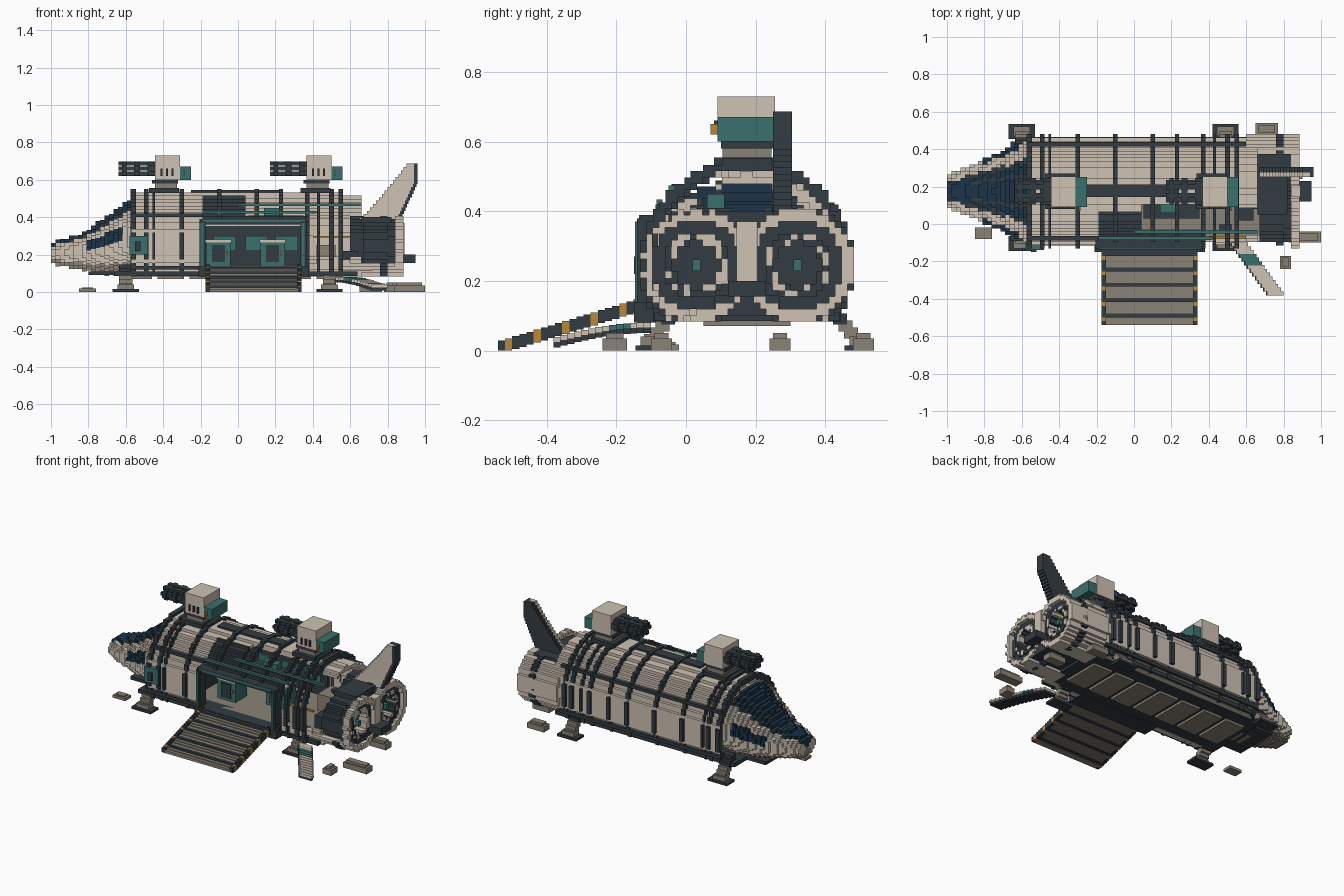
import bpy, math, random

if "Cube" in bpy.data.objects:
    bpy.data.objects.remove(bpy.data.objects["Cube"])

random.seed(4)
COL = {"beige": (.62, .54, .45), "dark": (.033, .045, .054), "taupe": (.26, .225, .18),
       "teal": (.042, .162, .15), "blue": (.011, .034, .065), "yellow": (.48, .25, .042)}
MATS = {}
for n, c in COL.items():
    MATS[n] = bpy.data.materials.new(n)
    MATS[n].diffuse_color = (*c, 1)
parts = {}
CY, CZ, V = .175, .245, .018          # hull axis and block size


def box(part, mat, x0, x1, y0, y1, z0, z1):
    parts.setdefault(part, []).append((mat, x0, x1, y0, y1, z0, z1))


def ring(part, mat, x0, x1, cy, cz, ry, rz, t, keep=lambda y, z: True, floor=.08):
    """Blocky elliptical ring along x; mat may be a function of (y, z)."""
    ny, nz = int(ry / V) + 1, int(rz / V) + 1
    for j in range(-ny, ny):
        for k in range(-nz, nz):
            a, b = (j + .5) * V, (k + .5) * V
            if (a / ry) ** 2 + (b / rz) ** 2 > 1:
                continue
            if ry > t and rz > t and (a / (ry - t)) ** 2 + (b / (rz - t)) ** 2 < 1:
                continue
            y, z = cy + a, cz + b
            if z < floor or not keep(y, z):
                continue
            m = mat(y, z) if callable(mat) else mat
            box(part, m, x0, x1, y - V / 2, y + V / 2, z - V / 2, z + V / 2)


# Main hull shell, in panels along x, with doorway and battle damage on the front side
def hull_keep(x):
    def f(y, z):
        if -.19 < x < .35 and y < .06 and .1 < z < .37:
            return False
        if .04 < x < .35 and y < .1 and z > .4:
            return False
        if x > .38 and y < .1 + random.uniform(-.03, .03) and z > .18 + random.uniform(-.03, .03):
            return False
        return True
    return f


def hull_mat(x):
    return lambda y, z: "dark" if -.2 < x < .36 and y < .06 and z > .33 else "beige"


cuts = [-.57, -.49, -.4, -.3, -.19, -.1, .04, .1, .17, .23, .3, .36, .43, .5, .55]
for a, b in zip(cuts, cuts[1:]):
    m = (a + b) / 2
    ring("hull_shell", hull_mat(m), a, b, CY, CZ, .293, .29, .028, hull_keep(m))
for a, b in ((.55, .6), (.6, .66)):
    ring("rear_shell", "beige", a, b, CY, CZ, .283, .262, .028, hull_keep(a))

# Hull ribs and lengthwise stringers
for x, w in ((-.56, .03), (-.49, .025), (-.45, .015), (-.3, .025), (-.1, .025), (.1, .025),
             (.23, .02), (.37, .025), (.43, .015), (.5, .025), (.55, .025)):
    ring("hull_ribs", "dark", x - w / 2, x + w / 2, CY, CZ, .306, .306, .03,
         lambda y, z: not (-.2 < x < .36 and y < .06 and z < .37))
for s in (1, -1):
    for z in (.41, .13):
        d = math.sqrt(.3 ** 2 - (z - CZ) ** 2)
        x0, x1 = (-.57, .6) if s > 0 else (-.57, -.19)
        box("hull_stringers", "dark", x0, x1, CY + s * d - .012, CY + s * d + .012, z - .01, z + .01)
box("top_spine", "dark", -.25, .22, .145, .21, .52, .545)

# Nose: stepped taper with canopy and side windows
N = 18
for i in range(N):
    t = (i + .5) / N
    x0, x1 = -.57 - .43 * i / N, -.57 - .43 * (i + 1) / N
    w = .275 - .19 * t
    top = .5 - .31 * t if t < .6 else .314 - .12 * (t - .6)
    bot = .09 + .06 * max(0, (t - .3) / .7)
    hz, cz = (top - bot) / 2, (top + bot) / 2

    def nose_mat(y, z):
        a = abs(math.atan2((y - CY) / w, (z - cz) / hz))
        if a < .7:
            return "dark" if .3 < a < .4 or .6 < a else "blue"
        if 1.1 < a < 1.6 and .1 < t < .55:
            return "blue"
        return "beige" if a < 2.3 else "taupe"
    ring("nose", nose_mat, x1, x0, CY, cz, w, hz, .04 if i < N - 2 else 1)

# Keel, underside panels and door sill
box("keel", "dark", -.66, .64, -.09, .44, .085, .11)
box("keel", "dark", -.8, -.66, .03, .32, .09, .11)
for i in range(7):
    x = -.6 + i * .17
    box("keel_panels", "taupe", x, x + .14, .05, .3, .07, .085)
box("door_sill", "dark", -.21, .38, -.15, -.03, .08, .14)

# Interior: floor, back wall, lockers, consoles
box("cabin_floor", "taupe", -.5, .72, -.07, .42, .115, .14)
box("cabin_wall", "dark", -.3, .36, .41, .43, .14, .37)
box("cabin_wall", "dark", -.31, -.29, -.05, .4, .14, .4)
for x in (-.13, .04, .2):
    box("wall_panels", "teal", x, x + .12, .395, .41, .22, .3)
for x, y in ((-.17, .03), (.12, .12)):
    box("lockers", "teal", x, x + .13, y, y + .12, .14, .27)
    box("lockers", "beige", x - .005, x + .135, y - .005, y + .125, .265, .28)
    box("lockers", "dark", x + .03, x + .1, y - .008, y, .16, .25)
    box("lockers", "yellow", x + .105, x + .115, y - .01, y, .2, .22)
box("rear_crates", "taupe", .42, .52, .22, .36, .14, .25)
box("rear_crates", "dark", .54, .64, .02, .16, .14, .22)
box("ceiling_rack", "dark", .05, .35, .03, .13, .38, .41)
box("ceiling_rack", "teal", .14, .24, .06, .11, .41, .45)

# Door frame, hull pipes and side unit
for x in (-.205, .335):
    box("door_frame", "dark", x, x + .03, -.14, -.08, .1, .38)
    box("door_frame", "teal", x + .005, x + .02, -.147, -.14, .13, .37)
box("door_frame", "dark", -.205, .365, -.13, -.06, .36, .39)
for x0, x1, y, z in ((-.19, .36, -.135, .375), (-.19, .42, -.085, .42), (0, .66, -.05, .46)):
    box("hull_pipes", "teal", x0, x1, y, y + .018, z, z + .014)
box("damage_trim", "yellow", .4, .6, -.08, -.065, .29, .3)
box("side_unit", "teal", -.58, -.48, -.14, -.08, .2, .3)
box("side_unit", "dark", -.55, -.52, -.15, -.14, .22, .27)

# Boarding ramp, stepped down to the ground
for i in range(20):
    y = -.13 - i * .0205
    z = .135 - i * .0062
    z0 = max(0, z - .025)
    rung = i % 4 == 1
    box("ramp", "dark" if rung else "taupe", -.15, .32, y - .0205, y, z0, z + .006 * rung)
    for x in (-.175, .315):
        box("ramp", "yellow" if i % 4 == 2 else "dark", x, x + .025, y - .0205, y, z0, z + .012)

# Twin engines, the near one torn open
for s, cy in ((1, .32), (-1, .03)):
    torn = (lambda y, z: z < .16 or (y > .1 and z < .38)) if s < 0 else (lambda y, z: True)
    ring("engine_casing", lambda y, z: "beige" if y > .38 or z < .16 else "dark",
         .6, .84, cy, CZ, .16, .16, .025, torn)
    ring("engine_lip", "dark", .76, .8, cy, CZ, .17, .17, .03, torn)
    ring("engine_lip", "beige", .84, .885, cy, CZ, .165, .165, .035,
         lambda y, z: s > 0 or random.random() > .2)
    ring("engine_core", "dark", .67, .8, cy, CZ, .125, .125, 1)
    ring("engine_core", "dark", .8, .86, cy, CZ, .132, .132, .04)
    ring("engine_core", lambda y, z: random.choice(("beige", "dark")), .8, .87, cy, CZ, .095, .095, .03)
    box("engine_core", "teal", .8, .86, cy - .012, cy + .012, CZ - .016, CZ + .016)
box("engine_brace", "dark", .8, .95, .12, .23, .155, .2)
box("engine_brace", "beige", .84, .89, .145, .205, .2, .37)
box("engine_brace", "dark", .6, .87, .08, .27, .1, .16)
box("engine_brace", "dark", .66, .82, .05, .36, .35, .4)

# Tail fin as a stepped swept plate
for i in range(17):
    z = .38 + i * .018
    t = i / 16
    x0 = .65 + .25 * t ** .9
    x1 = .87 + .09 * min(1, t * 1.5)
    box("tail_fin", "beige", x0, x1 - .02, .25, .275, z, z + .018)
    box("tail_fin", "dark", x0, x1, .275, .305, z, z + .018)
    box("tail_fin", "dark", x1 - .02, x1, .25, .275, z, z + .018)

# Roof turrets with rotary guns
for x in (-.385, .425):
    box("turret", "dark", x - .09, x + .07, .08, .27, .53, .555)
    box("turret", "taupe", x - .06, x + .06, .105, .245, .545, .6)
    box("turret", "dark", x - .075, x + .065, .1, .25, .58, .6)
    box("turret", "beige", x - .06, x + .075, .09, .255, .6, .73)
    box("turret", "teal", x + .075, x + .135, .09, .25, .6, .67)
    box("turret", "yellow", x + .09, x + .1, .07, .09, .62, .65)
    for k in range(3):
        box("turret", "dark", x - .03 + k * .03, x - .02 + k * .03, .08, .09, .62, .66)
    for k in range(6):
        y, z = .175 + .045 * math.cos(k * math.pi / 3), .66 + .032 * math.sin(k * math.pi / 3)
        box("turret_guns", "dark", x - .255, x - .06, y - .014, y + .014, z - .011, z + .011)
    for a, b in ((-.235, -.21), (-.17, -.14), (-.1, -.06)):
        ring("turret_guns", "dark", x + a, x + b, .175, .66, .065, .045, 1)

# Landing legs, mirrored about the hull
for x in (-.6, .49):
    for s in (1, -1):
        for i in range(6):
            y, z = CY + .02 + s * (.215 + i * .016), .125 - i * .02
            box("landing_leg", "taupe" if i > 2 else "dark", x - .035, x + .035, y - .02, y + .02, z - .01, z + .022)
        y = CY + .02 + s * .3
        box("landing_foot", "dark", x - .07, x + .07, y - .04, y + .04, 0, .015)
        box("landing_foot", "taupe", x - .045, x + .045, y - .025, y + .025, .015, .04)

# Torn hull plate and debris on the ground
for i in range(14):
    t = i / 13
    x, y, z = .52 + .19 * t, -.1 - .26 * t, .02 + .045 * math.cos(t * 1.5)
    box("torn_plate", "teal" if 2 < i < 6 else "beige", x, x + .09, y - .021, y, z, z + .016)
    box("torn_plate", "dark", x - .005, x + .085, y - .021, y, z - .014, z)
for x0, x1, y0, y1, z in ((-.85, -.76, -.08, -.02, .025), (.83, 1, -.1, -.04, .05), (.65, .77, .48, .54, .05),
                          (.78, .84, -.24, -.17, .05), (.78, .9, .24, .3, .05)):
    box("debris", "taupe", x0, x1, y0, y1, 0, z * .7)
    box("debris", "taupe", x0 + .015, x1 - .015, y0 + .01, y1 - .01, z * .7, z)

# Turn each part's blocks into one mesh object
QUADS = ((0, 1, 3, 2), (4, 6, 7, 5), (0, 4, 5, 1), (2, 3, 7, 6), (0, 2, 6, 4), (1, 5, 7, 3))
for name, blocks in parts.items():
    verts, faces, slots = [], [], []
    used = sorted({b[0] for b in blocks})
    for m, x0, x1, y0, y1, z0, z1 in blocks:
        o = len(verts)
        verts += [(x, y, z) for x in (x0, x1) for y in (y0, y1) for z in (z0, z1)]
        faces += [tuple(o + i for i in q) for q in QUADS]
        slots += [used.index(m)] * 6
    me = bpy.data.meshes.new(name)
    me.from_pydata(verts, [], faces)
    for u in used:
        me.materials.append(MATS[u])
    me.polygons.foreach_set("material_index", slots)
    me.update()
    bpy.context.collection.objects.link(bpy.data.objects.new(name, me))

for m in bpy.data.materials:
    if m.users and not m.is_grease_pencil:
        m.use_nodes = True
        m.node_tree.nodes["Principled BSDF"].inputs["Base Color"].default_value = m.diffuse_color
